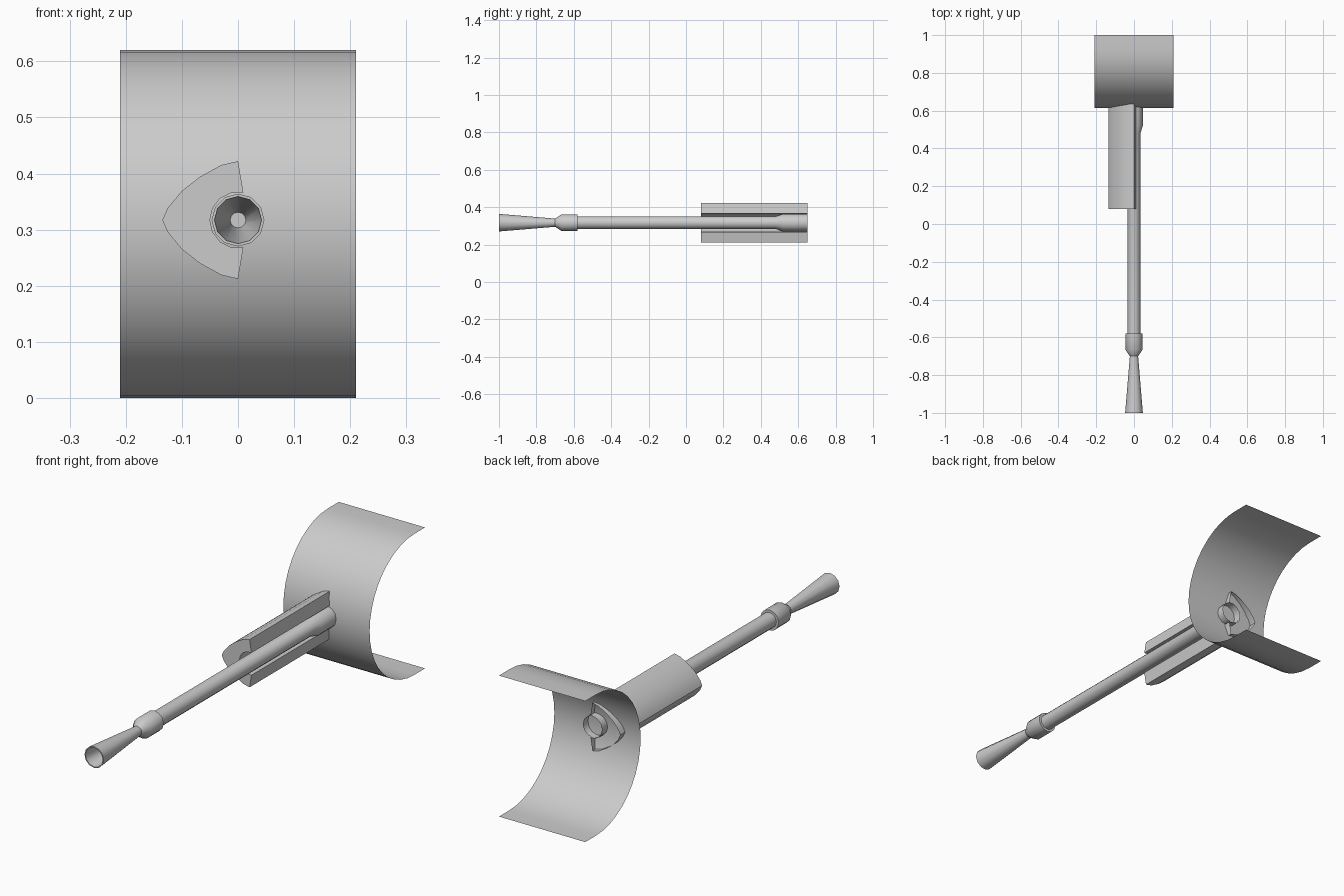
import bpy, bmesh, math

if "Cube" in bpy.data.objects:
    bpy.data.objects.remove(bpy.data.objects["Cube"])

CZ = 0.317      # height of the barrel axis
grey = bpy.data.materials.new("plain grey")
grey.diffuse_color = (0.6, 0.6, 0.6, 1)
grey.use_nodes = True
grey.node_tree.nodes["Principled BSDF"].inputs["Base Color"].default_value = grey.diffuse_color


def finish(name, bm, angle=40, fix_normals=True):
    bmesh.ops.remove_doubles(bm, verts=bm.verts, dist=1e-5)
    if fix_normals:
        bmesh.ops.recalc_face_normals(bm, faces=bm.faces)
    me = bpy.data.meshes.new(name)
    bm.to_mesh(me)
    bm.free()
    me.materials.append(grey)
    ob = bpy.data.objects.new(name, me)
    bpy.context.collection.objects.link(ob)
    bpy.ops.object.select_all(action='DESELECT')
    ob.select_set(True)
    bpy.context.view_layer.objects.active = ob
    bpy.ops.object.shade_smooth_by_angle(angle=math.radians(angle))
    return ob


def lathe(name, profile, sides=12, cap_start=False):
    """Turn (y, radius) points around the barrel axis."""
    bm = bmesh.new()
    rings = []
    for y, r in profile:
        rings.append([bm.verts.new((r * math.cos(a), y, CZ + r * math.sin(a)))
                      for a in (2 * math.pi * i / sides for i in range(sides))])
    for a, b in zip(rings, rings[1:]):
        for i in range(sides):
            j = (i + 1) % sides
            bm.faces.new((a[i], a[j], b[j], b[i]))
    if cap_start:
        bm.faces.new(rings[0])
    return finish(name, bm)


def sweep(name, points, axis, lo, hi, closed=False, cap_lo=False):
    """Extrude a 2D outline along x or y; points are (other axis, z)."""
    bm = bmesh.new()
    place = (lambda p, t: (t, p[0], p[1])) if axis == 'x' else (lambda p, t: (p[0], t, p[1]))
    a = [bm.verts.new(place(p, lo)) for p in points]
    b = [bm.verts.new(place(p, hi)) for p in points]
    n = len(points)
    for i in range(n if closed else n - 1):
        j = (i + 1) % n
        bm.faces.new((a[i], b[i], b[j], a[j]))
    if cap_lo:
        bm.faces.new(a)
    return finish(name, bm, fix_normals=closed)


# Curved shield: thin half cylinder with short straight ends
R, CY = 0.31, 0.925
arc = [(CY - R * math.sin(t), R + R * math.cos(t))
       for t in (math.pi * i / 20 for i in range(21))]
sweep("shield", [(1.0, 2 * R)] + arc + [(1.0, 0.0)], 'x', -0.21, 0.21)

# Barrel: shaft widening into an open breech sleeve
lathe("barrel", [(-0.58, 0.034), (0.48, 0.034), (0.52, 0.047), (0.65, 0.047)])

# Collar behind the muzzle
lathe("collar", [(-0.70, 0.022), (-0.665, 0.045), (-0.58, 0.045), (-0.58, 0.034)])

# Flared muzzle, hollow with a flat bottom
lathe("flared_muzzle", [(-0.72, 0.014), (-1.0, 0.042), (-1.0, 0.047), (-0.70, 0.022)],
      cap_start=True)

# Side housing: rounded wedge wrapped around the barrel
half = [(0.0, 0.105), (-0.03, 0.098), (-0.068, 0.077), (-0.1, 0.052), (-0.125, 0.022)]
outer = ([(x, CZ + z) for x, z in half] + [(-0.135, CZ)]
         + [(x, CZ - z) for x, z in reversed(half)])
bore = [(0.05 * math.cos(a), CZ + 0.05 * math.sin(a))
        for a in (math.radians(-79 - 202 * i / 8) for i in range(9))]
sweep("side_housing", outer + bore, 'y', 0.08, 0.65, closed=True, cap_lo=True)
